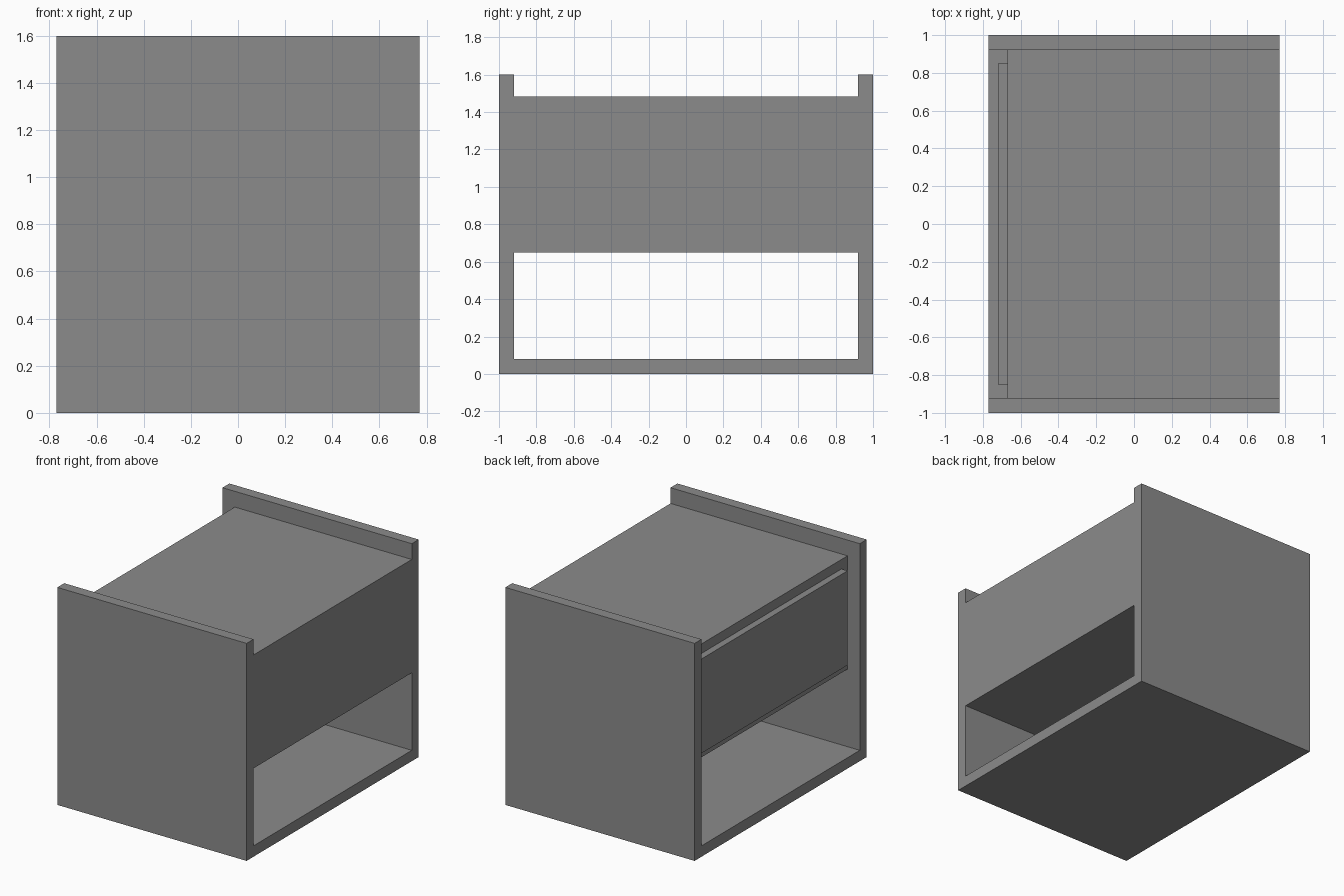
import bpy
import bmesh

cube = bpy.data.objects.get("Cube")
if cube:
    bpy.data.objects.remove(cube, do_unlink=True)

grey = bpy.data.materials.new("plain_grey")
grey.use_nodes = True
colour = (0.26, 0.26, 0.26, 1)
grey.diffuse_color = colour
grey.node_tree.nodes["Principled BSDF"].inputs["Base Color"].default_value = colour

HALF_DEPTH = 0.77
HEIGHT = 1.6
BOARD = 0.08
INNER = 1 - BOARD
GAP = 0.07


def extrude_profile(name, outline, x0, x1):
    """Extrude a (y, z) outline along x into a solid part."""
    bm = bmesh.new()
    face = bm.faces.new([bm.verts.new((x0, y, z)) for y, z in outline])
    grown = bmesh.ops.extrude_face_region(bm, geom=[face])["geom"]
    verts = [g for g in grown if isinstance(g, bmesh.types.BMVert)]
    bmesh.ops.translate(bm, verts=verts, vec=(x1 - x0, 0, 0))
    bmesh.ops.recalc_face_normals(bm, faces=bm.faces)
    mesh = bpy.data.meshes.new(name)
    bm.to_mesh(mesh)
    bm.free()
    mesh.materials.append(grey)
    obj = bpy.data.objects.new(name, mesh)
    bpy.context.collection.objects.link(obj)
    return obj


def rectangle(half_width, z0, z1):
    return [(-half_width, z0), (half_width, z0), (half_width, z1), (-half_width, z1)]


# Side panels and floor as one U-shaped shell
half_shell = [(1, 0), (1, HEIGHT), (INNER, HEIGHT), (INNER, BOARD)]
shell = half_shell + [(-y, z) for y, z in reversed(half_shell)]
extrude_profile("side_panels_and_floor", shell, -HALF_DEPTH, HALF_DEPTH)

# Drawer case between the panels, set back on the drawer side
CASE_LOW, CASE_HIGH, CASE_FACE = 0.65, 1.484, -0.67
extrude_profile("drawer_case", rectangle(INNER, CASE_LOW, CASE_HIGH), CASE_FACE, HALF_DEPTH)

# Raised drawer front with an even margin all round
extrude_profile("drawer_front",
                rectangle(INNER - GAP, CASE_LOW + GAP, CASE_HIGH - GAP),
                CASE_FACE - 0.05, CASE_FACE)
